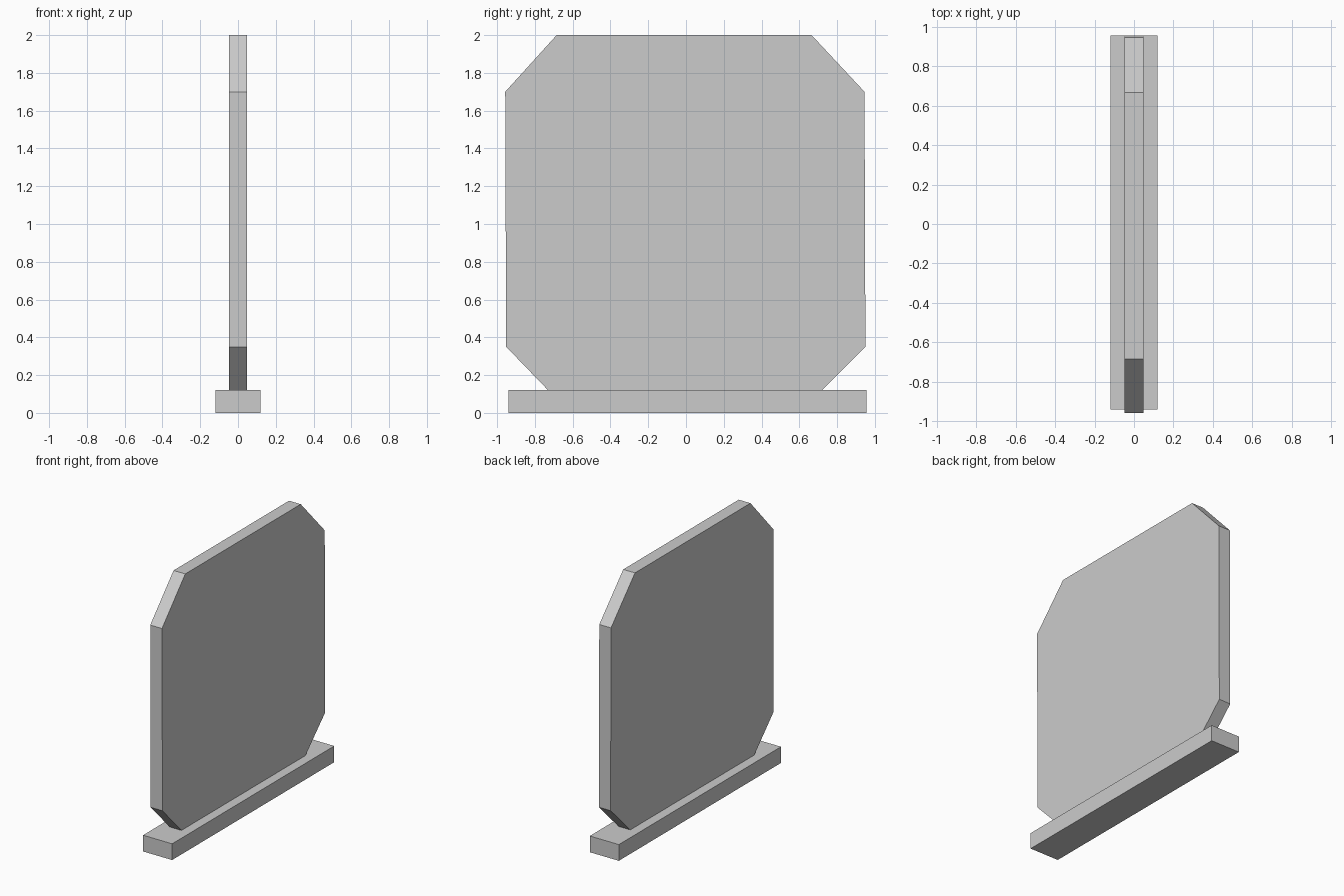
import bpy
import bmesh

if "Cube" in bpy.data.objects:
    bpy.data.objects.remove(bpy.data.objects["Cube"])


def extrude_x(name, outline, half_width):
    """Extrude a closed (y, z) outline symmetrically along x."""
    bm = bmesh.new()
    face = bm.faces.new([bm.verts.new((-half_width, y, z)) for y, z in outline])
    result = bmesh.ops.extrude_face_region(bm, geom=[face])
    new_verts = [v for v in result["geom"] if isinstance(v, bmesh.types.BMVert)]
    bmesh.ops.translate(bm, verts=new_verts, vec=(2 * half_width, 0, 0))
    bmesh.ops.recalc_face_normals(bm, faces=bm.faces)
    mesh = bpy.data.meshes.new(name)
    bm.to_mesh(mesh)
    bm.free()
    obj = bpy.data.objects.new(name, mesh)
    bpy.context.collection.objects.link(obj)
    return obj


# Upright panel with four cut corners
extrude_x("panel", [
    (-0.73, 0.12), (0.72, 0.12), (0.95, 0.35), (0.945, 1.70),
    (0.665, 2.0), (-0.685, 2.0), (-0.957, 1.70), (-0.952, 0.35),
], 0.048)

# Flat foot bar under the panel
extrude_x("base", [(-0.94, 0), (0.955, 0), (0.955, 0.12), (-0.94, 0.12)], 0.119)
